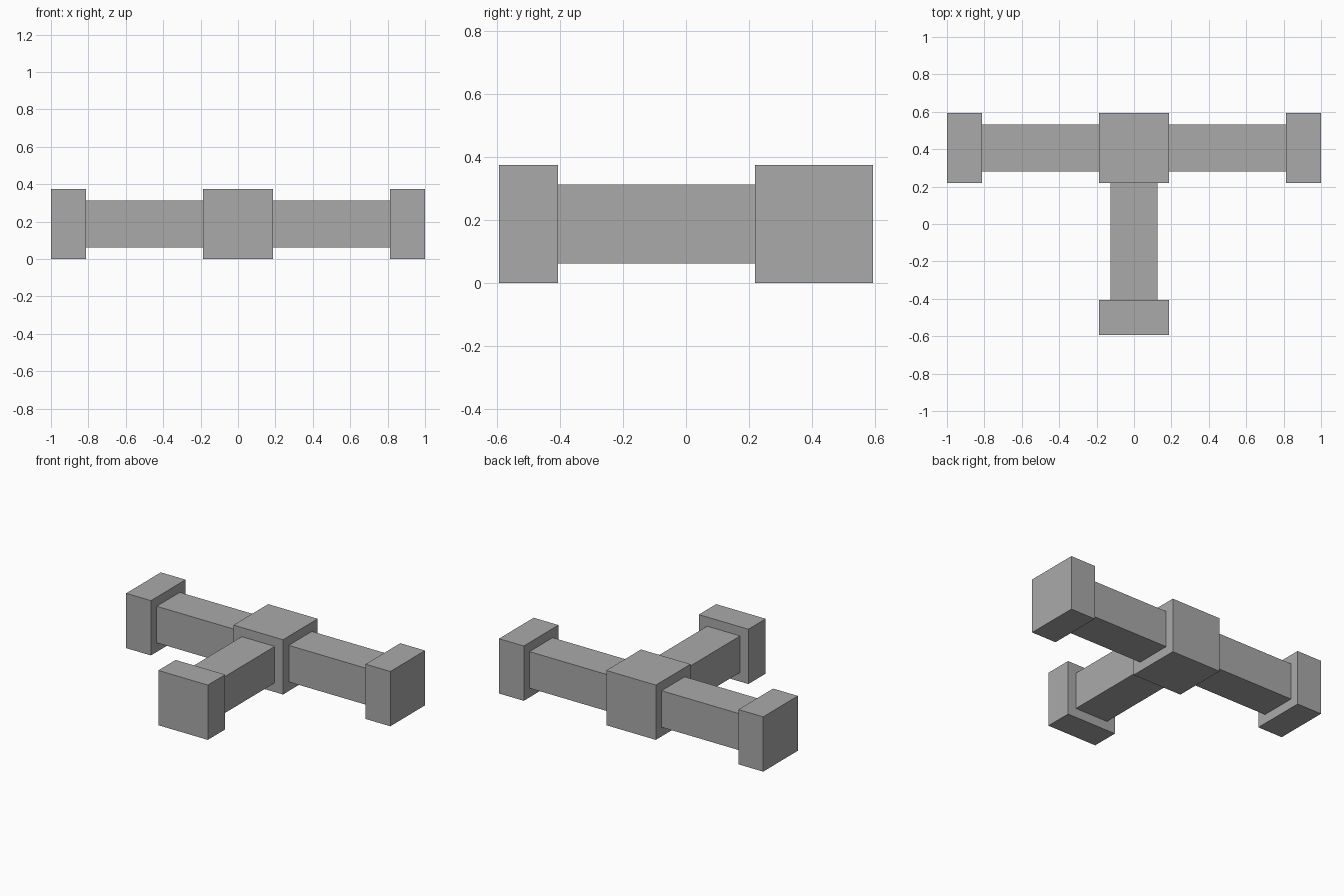
import bpy

if "Cube" in bpy.data.objects:
    bpy.data.objects.remove(bpy.data.objects["Cube"])

grey = bpy.data.materials.new("grey")
grey.diffuse_color = (0.40, 0.40, 0.40, 1)
grey.use_nodes = True
grey.node_tree.nodes["Principled BSDF"].inputs["Base Color"].default_value = grey.diffuse_color

HALF = 0.1875      # half width of hub and end caps
ARM = 0.125        # half width of arms
MID_Z = 0.1875
HUB_Y = 0.40625


def box(name, x, y, z):
    """Axis-aligned box from (min, max) ranges."""
    ranges = (x, y, z)
    bpy.ops.mesh.primitive_cube_add(size=1, location=[(a + b) / 2 for a, b in ranges])
    obj = bpy.context.object
    obj.name = name
    obj.scale = [b - a for a, b in ranges]
    bpy.ops.object.transform_apply(location=False, rotation=False, scale=True)
    obj.data.materials.append(grey)


cap_z = (0, 2 * MID_Z)
arm_z = (MID_Z - ARM, MID_Z + ARM)
hub_y = (HUB_Y - HALF, HUB_Y + HALF)

# Central junction block
box("hub", (-HALF, HALF), hub_y, cap_z)

# Side arms with end caps
for side, s in (("left", -1), ("right", 1)):
    box(side + "_arm", sorted((s * HALF, s * 0.8125)), (HUB_Y - ARM, HUB_Y + ARM), arm_z)
    box(side + "_end_cap", sorted((s * 0.8125, s)), hub_y, cap_z)

# Front arm with end cap
box("front_arm", (-ARM, ARM), (-0.40625, hub_y[0]), arm_z)
box("front_end_cap", (-HALF, HALF), (-0.59375, -0.40625), cap_z)
